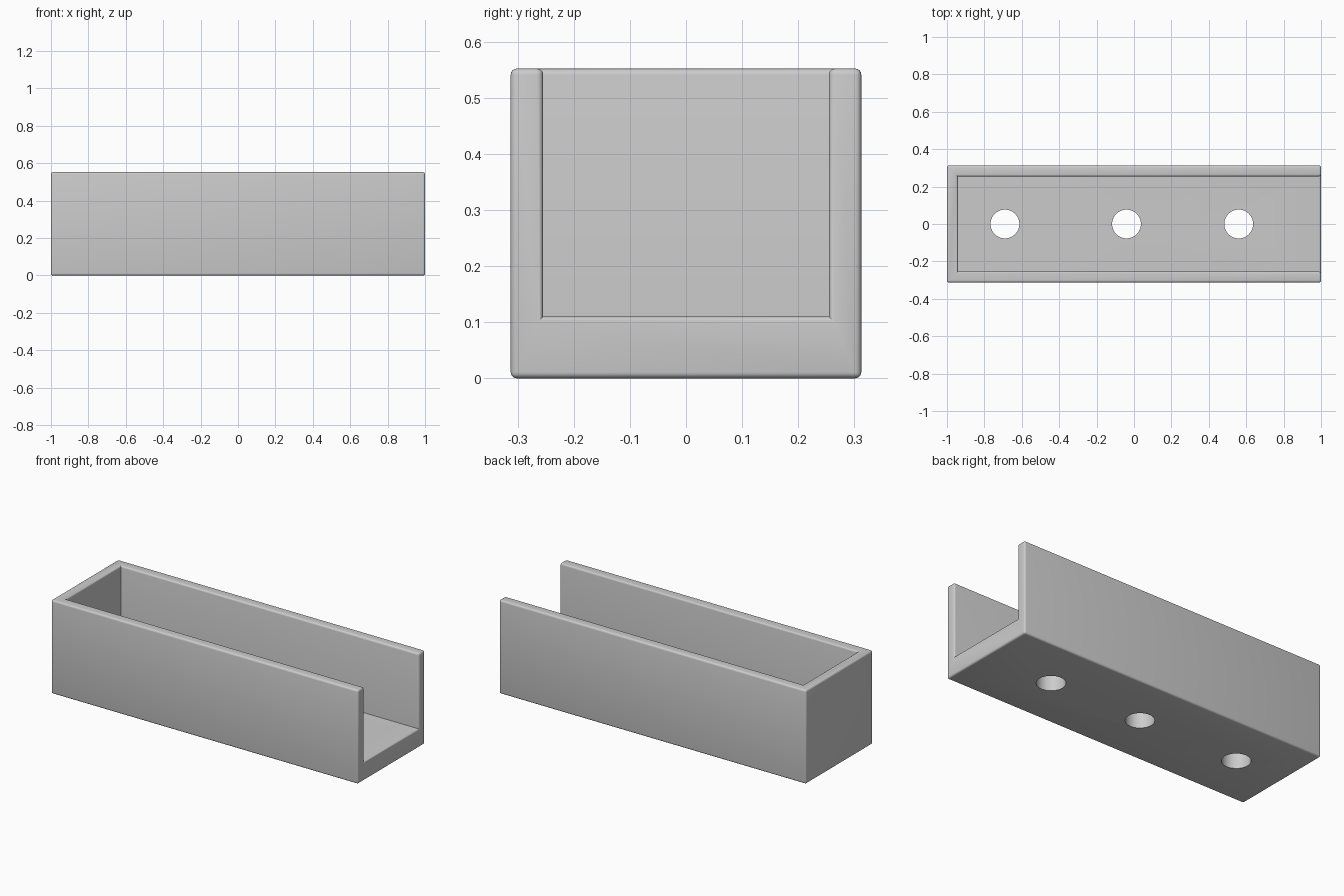
import bpy, bmesh, math

if "Cube" in bpy.data.objects:
    bpy.data.objects.remove(bpy.data.objects["Cube"])

L, W, H = 1.0, 0.3125, 0.552      # half length, half width, height
WALL, FLOOR, EDGE = 0.058, 0.11, 0.011
IX, IW = -L + WALL, W - WALL

grey = bpy.data.materials.new("light grey")
grey.diffuse_color = (0.6, 0.6, 0.6, 1)
grey.use_nodes = True
grey.node_tree.nodes["Principled BSDF"].inputs["Base Color"].default_value = grey.diffuse_color


def corners(bm, x0, w, z):
    """Four corners of a horizontal rectangle, counter-clockwise from above."""
    return [bm.verts.new(p) for p in
            ((x0, -w, z), (L, -w, z), (L, w, z), (x0, w, z))]


# Tray: floor, two long walls, one end wall, open at +x
bm = bmesh.new()
a = corners(bm, -L, W, 0)         # outer bottom
b = corners(bm, -L, W, H)         # outer rim
c = corners(bm, IX, IW, H)        # inner rim
d = corners(bm, IX, IW, FLOOR)    # inner floor
for f in (a[::-1],
          d,
          [a[0], a[1], b[1], b[0]],
          [a[2], a[3], b[3], b[2]],
          [a[3], a[0], b[0], b[3]],
          [d[1], d[0], c[0], c[1]],
          [d[3], d[2], c[2], c[3]],
          [d[0], d[3], c[3], c[0]],
          [b[0], b[1], c[1], c[0], c[3], c[2], b[2], b[3]],
          [a[1], a[2], b[2], c[2], d[2], d[1], c[1], b[1]]):
    bm.faces.new(f)
bmesh.ops.recalc_face_normals(bm, faces=bm.faces)

# Round the outward edges only, inside corners stay sharp
bm.normal_update()
outward = [e for e in bm.edges if e.is_convex]
bmesh.ops.bevel(bm, geom=outward, offset=EDGE, offset_type='OFFSET',
                segments=4, profile=0.5, affect='EDGES', clamp_overlap=True)
mesh = bpy.data.meshes.new("open_tray")
bm.to_mesh(mesh)
bm.free()
mesh.materials.append(grey)
tray = bpy.data.objects.new("open_tray", mesh)
bpy.context.collection.objects.link(tray)

# Three round holes through the floor
for x in (-0.69, -0.04, 0.56):
    bpy.ops.mesh.primitive_cylinder_add(vertices=48, radius=0.077, depth=0.4,
                                        location=(x, 0, 0.06))
    cutter = bpy.context.object
    cutter.name = "hole_cutter"
    cutter.data.materials.append(grey)
    bpy.ops.object.select_all(action='DESELECT')
    bpy.context.view_layer.objects.active = tray
    tray.select_set(True)
    mod = tray.modifiers.new("hole", 'BOOLEAN')
    mod.operation = 'DIFFERENCE'
    mod.solver = 'EXACT'
    mod.object = cutter
    bpy.ops.object.modifier_apply(modifier=mod.name)
    bpy.data.objects.remove(cutter, do_unlink=True)

bpy.ops.object.shade_smooth_by_angle(angle=math.radians(32))
